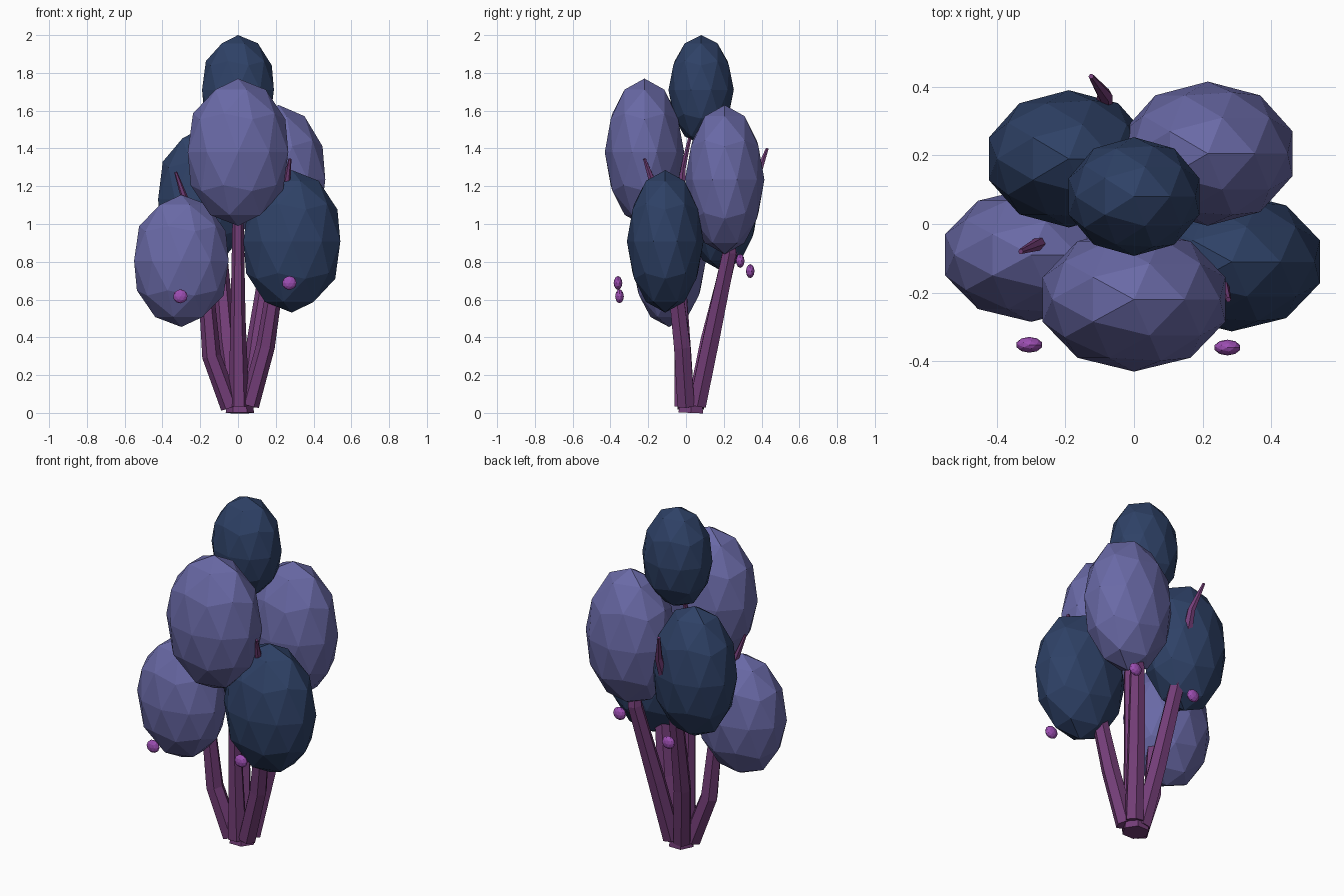
import bpy, bmesh, math
from mathutils import Vector

if "Cube" in bpy.data.objects:
    bpy.data.objects.remove(bpy.data.objects["Cube"])


def material(name, rgb):
    lin = [((c / 255 + 0.055) / 1.055) ** 2.4 for c in rgb]
    m = bpy.data.materials.new(name)
    m.diffuse_color = (*lin, 1)
    m.use_nodes = True
    m.node_tree.nodes["Principled BSDF"].inputs["Base Color"].default_value = m.diffuse_color
    return m


LAVENDER = material("lavender_leaf", (105, 105, 166))
NAVY = material("navy_leaf", (46, 65, 102))
BARK = material("plum_bark", (116, 62, 120))
BERRY = material("violet_berry", (156, 78, 178))


def finish(bm, name, mat):
    bmesh.ops.recalc_face_normals(bm, faces=bm.faces)
    me = bpy.data.meshes.new(name)
    bm.to_mesh(me)
    bm.free()
    me.materials.append(mat)
    ob = bpy.data.objects.new(name, me)
    bpy.context.collection.objects.link(ob)
    return ob


def blob(name, centre, radii, mat):
    """Faceted ellipsoid."""
    bm = bmesh.new()
    bmesh.ops.create_icosphere(bm, subdivisions=2, radius=1)
    bmesh.ops.scale(bm, vec=radii, verts=bm.verts)
    bmesh.ops.translate(bm, vec=centre, verts=bm.verts)
    finish(bm, name, mat)


def branch(name, points, radii, sides=6):
    """Tapered faceted tube through the given points."""
    bm = bmesh.new()
    pts = [Vector(p) for p in points]
    rings = []
    for i, (p, r) in enumerate(zip(pts, radii)):
        d = (pts[min(i + 1, len(pts) - 1)] - pts[max(i - 1, 0)]).normalized()
        u = Vector((0, 1, 0)).cross(d).normalized()
        v = d.cross(u)
        ring = []
        for k in range(sides):
            a = math.tau * k / sides
            ring.append(bm.verts.new(p + (u * math.cos(a) + v * math.sin(a)) * r))
        rings.append(ring)
    for a, b in zip(rings, rings[1:]):
        for k in range(sides):
            n = (k + 1) % sides
            bm.faces.new((a[k], a[n], b[n], b[k]))
    bm.faces.new(rings[0])
    bm.faces.new(rings[-1])
    finish(bm, name, BARK)


# Foliage clumps
blob("top_foliage", (0, 0.08, 1.71), (0.2, 0.173, 0.29), NAVY)
blob("front_foliage", (0, -0.22, 1.38), (0.28, 0.21, 0.39), LAVENDER)
blob("back_right_foliage", (0.215, 0.205, 1.235), (0.26, 0.21, 0.395), LAVENDER)
blob("back_left_foliage", (-0.19, 0.19, 1.13), (0.245, 0.2, 0.38), NAVY)
blob("left_foliage", (-0.3, -0.09, 0.805), (0.263, 0.195, 0.35), LAVENDER)
blob("right_foliage", (0.285, -0.11, 0.908), (0.27, 0.203, 0.377), NAVY)

# Branches fanning out from one foot
TAPER = (0.052, 0.05, 0.042, 0.022, 0.008)
branch("left_branch", [(-0.04, 0, 0.03), (-0.14, -0.015, 0.3), (-0.165, -0.03, 0.6),
                       (-0.27, -0.055, 1.1), (-0.33, -0.08, 1.275)], TAPER)
branch("right_branch", [(0.06, 0, 0.04), (0.145, -0.02, 0.35), (0.2, -0.06, 0.7),
                        (0.255, -0.17, 1.2), (0.275, -0.22, 1.345)], TAPER)
branch("back_left_branch", [(-0.01, 0.05, 0.03), (-0.06, 0.12, 0.38), (-0.1, 0.235, 0.85),
                            (-0.085, 0.375, 1.25), (-0.125, 0.43, 1.4)], TAPER)
branch("back_right_branch", [(0.05, 0.06, 0.04), (0.1, 0.135, 0.4), (0.17, 0.23, 0.85),
                             (0.2, 0.2, 1.2), (0.21, 0.2, 1.35)], TAPER)
branch("centre_branch", [(0.005, -0.012, 0.035), (0, -0.025, 0.5), (0, -0.04, 1.0),
                         (0, -0.015, 1.3), (0, 0.03, 1.5)], (0.055, 0.04, 0.03, 0.016, 0.008))
# Foot that closes the base
branch("trunk_foot", [(0.01, 0.025, 0.0), (0.01, 0.03, 0.12)], (0.075, 0.06))

# Hanging berries
for i, c in enumerate([(-0.305, -0.352, 0.617), (0.272, -0.36, 0.688),
                       (0.23, 0.287, 0.805), (-0.125, 0.34, 0.75)]):
    blob(f"berry_{i + 1}", c, (0.039, 0.023, 0.037), BERRY)
